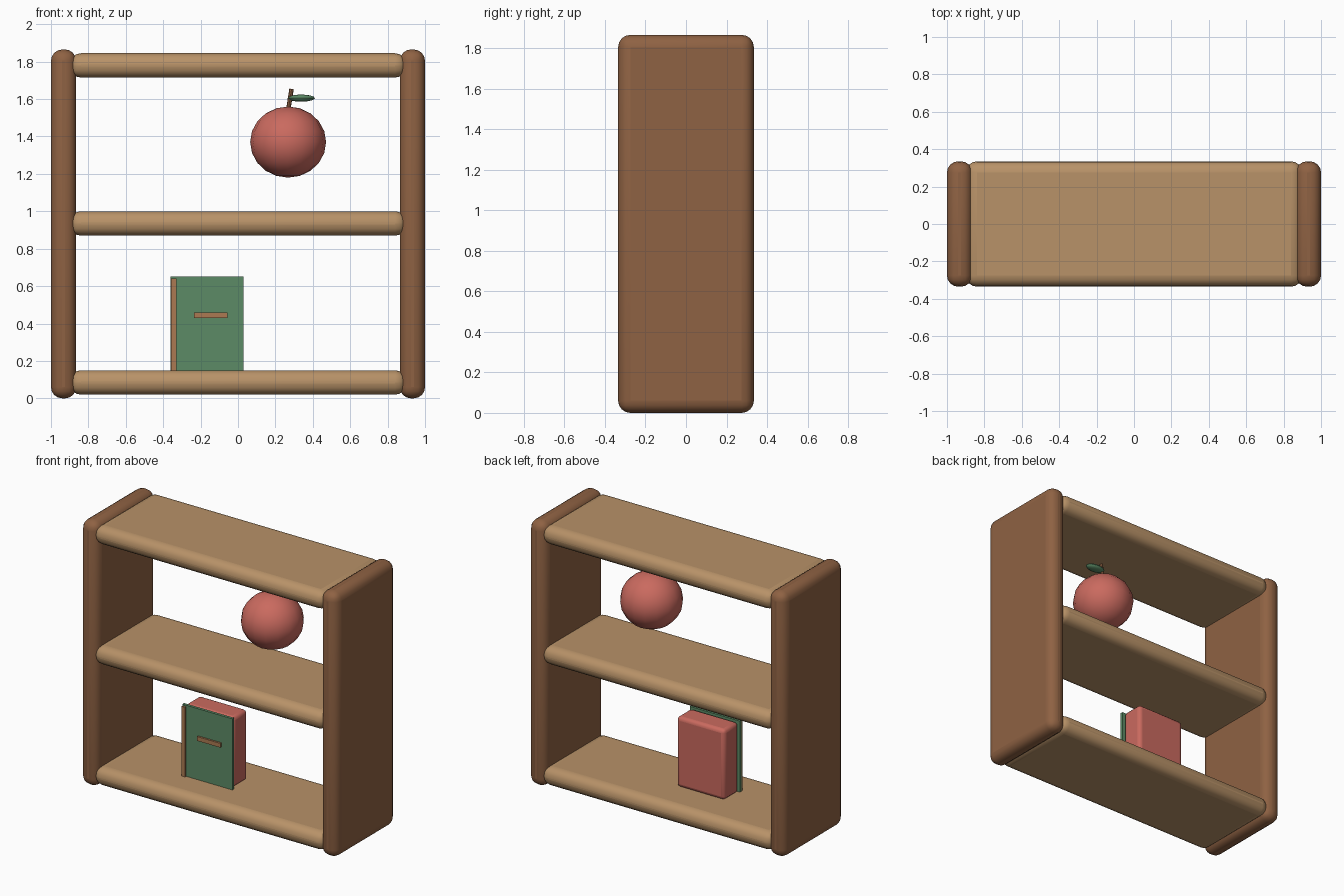
import bpy
from math import radians

if "Cube" in bpy.data.objects:
    bpy.data.objects.remove(bpy.data.objects["Cube"])


def material(name, r, g, b):
    """Flat colour from 0-255 display values."""
    def lin(c):
        c /= 255
        return c / 12.92 if c <= 0.04045 else ((c + 0.055) / 1.055) ** 2.4
    m = bpy.data.materials.new(name)
    m.diffuse_color = (lin(r), lin(g), lin(b), 1)
    m.use_nodes = True
    m.node_tree.nodes["Principled BSDF"].inputs["Base Color"].default_value = m.diffuse_color
    return m


DARK_WOOD = material("dark wood", 143, 98, 67)
LIGHT_WOOD = material("light wood", 184, 146, 104)
TRIM = material("warm trim", 172, 122, 82)
RED = material("soft red", 202, 106, 95)
GREEN = material("leaf green", 92, 139, 102)


def finish(obj, name, mat, smooth=True):
    obj.name = name
    obj.data.materials.append(mat)
    bpy.ops.object.transform_apply(location=False, rotation=True, scale=True)
    if smooth:
        bpy.ops.object.shade_smooth_by_angle(angle=radians(35))
    return obj


def box(name, lo, hi, mat, bevel=0, segments=4):
    """Box between two corners, optionally with rounded edges."""
    centre = [(a + b) / 2 for a, b in zip(lo, hi)]
    bpy.ops.mesh.primitive_cube_add(size=1, location=centre)
    obj = bpy.context.object
    obj.scale = [b - a for a, b in zip(lo, hi)]
    finish(obj, name, mat, smooth=bevel > 0)
    if bevel:
        mod = obj.modifiers.new("round edges", 'BEVEL')
        mod.width = bevel
        mod.segments = segments
    return obj


def ellipsoid(name, centre, radii, mat, segments=16, rings=10):
    bpy.ops.mesh.primitive_uv_sphere_add(segments=segments, ring_count=rings,
                                         radius=1, location=centre)
    obj = bpy.context.object
    obj.scale = radii
    return finish(obj, name, mat)


# Upright side panels
for side, x0, x1 in (("left", -1.0, -0.865), ("right", 0.865, 1.0)):
    box(side + "_panel", (x0, -0.335, 0), (x1, 0.335, 1.865), DARK_WOOD, 0.06)

# Three rounded shelves
for level, z in (("bottom", 0.02), ("middle", 0.87), ("top", 1.715)):
    box(level + "_shelf", (-0.9, -0.335, z), (0.9, 0.335, z + 0.13), LIGHT_WOOD, 0.06)

# Book: red block, green front cover, spine strip and label bar
box("book_block", (-0.355, -0.08, 0.15), (0.02, 0.08, 0.645), RED, 0.025, 3)
box("book_cover", (-0.36, -0.105, 0.15), (0.03, -0.085, 0.65), GREEN)
box("book_spine", (-0.357, -0.118, 0.15), (-0.33, -0.09, 0.64), TRIM)
box("book_label", (-0.235, -0.118, 0.43), (-0.055, -0.1, 0.46), TRIM)

# Fruit with stem and leaf
ellipsoid("fruit", (0.268, 0, 1.37), (0.203, 0.203, 0.19), RED)
bpy.ops.mesh.primitive_cylinder_add(vertices=8, radius=0.012, depth=0.12,
                                    location=(0.277, 0, 1.595),
                                    rotation=(0, radians(9), 0))
finish(bpy.context.object, "fruit_stem", DARK_WOOD, smooth=False)
ellipsoid("fruit_leaf", (0.338, 0, 1.605), (0.073, 0.04, 0.019), GREEN, 12, 8)
